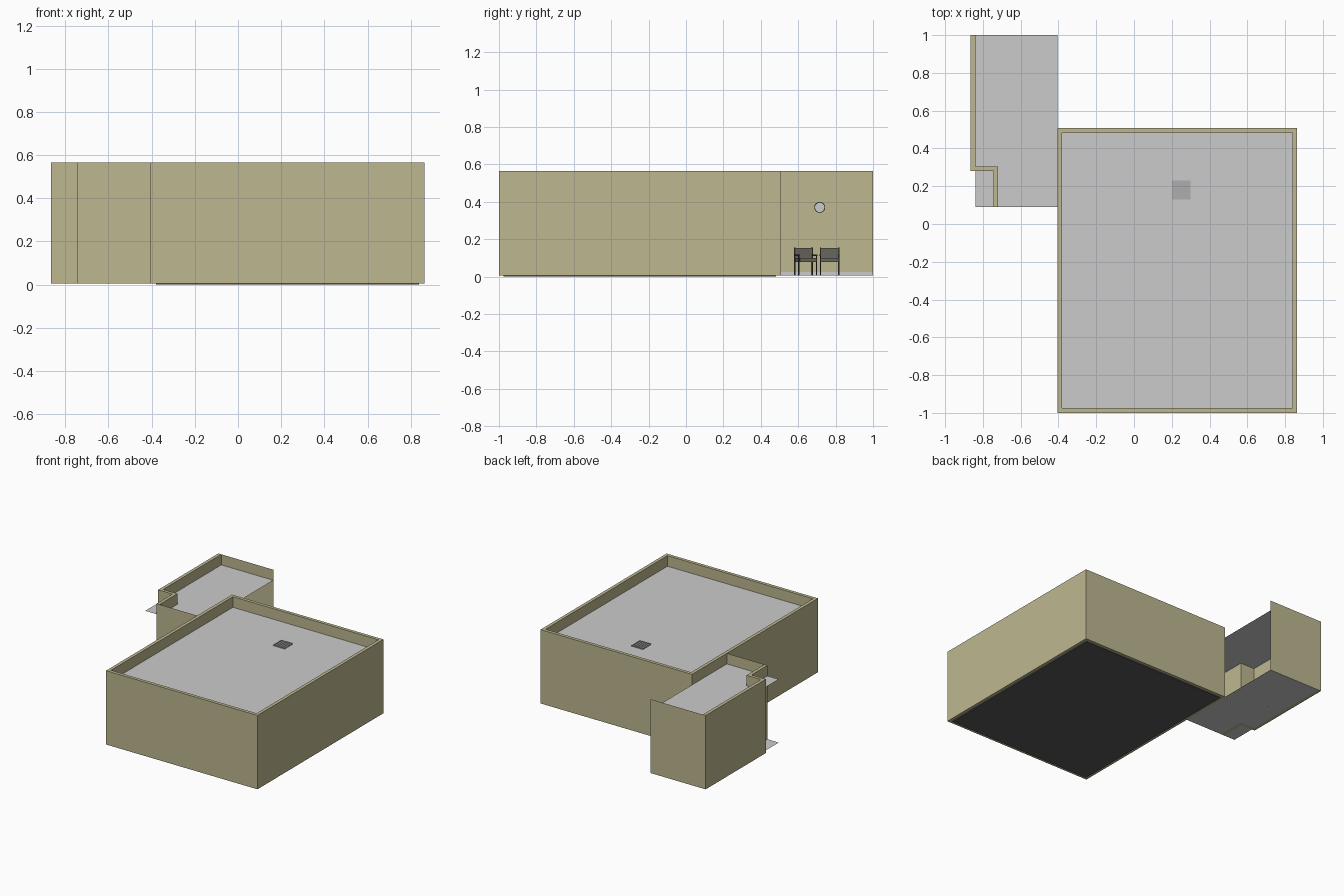
import bpy, bmesh, math
from mathutils import Matrix, Vector

if "Cube" in bpy.data.objects:
    bpy.data.objects.remove(bpy.data.objects["Cube"])


def material(name, rgb):
    m = bpy.data.materials.new(name)
    m.diffuse_color = (*rgb, 1)
    m.use_nodes = True
    m.node_tree.nodes["Principled BSDF"].inputs["Base Color"].default_value = m.diffuse_color
    return m


OLIVE = material("olive_paint", (0.51, 0.475, 0.28))
DARK = material("dark_floor", (0.1, 0.1, 0.1))
FABRIC = material("dark_fabric", (0.14, 0.135, 0.11))
FRAME = material("chair_frame", (0.06, 0.045, 0.03))
PALE = material("pale_grey", (0.55, 0.55, 0.54))
VENT = material("vent_grey", (0.42, 0.42, 0.42))


def finish(name, bm, mat=None):
    bmesh.ops.recalc_face_normals(bm, faces=bm.faces)
    me = bpy.data.meshes.new(name)
    bm.to_mesh(me)
    bm.free()
    ob = bpy.data.objects.new(name, me)
    bpy.context.collection.objects.link(ob)
    if mat:
        me.materials.append(mat)
    return ob


def box(name, lo, hi, mat=None, turn=Matrix()):
    bm = bmesh.new()
    lo, hi = Vector(lo), Vector(hi)
    size = Matrix.Diagonal((*(hi - lo), 1))
    bmesh.ops.create_cube(bm, size=1, matrix=turn @ Matrix.Translation((lo + hi) / 2) @ size)
    return finish(name, bm, mat)


def plane(name, corners, mat=None):
    bm = bmesh.new()
    bm.faces.new([bm.verts.new(c) for c in corners])
    me = finish(name, bm, mat)
    return me


def wall(name, outer, inner, z0, z1, closed):
    """Wall of constant height between two matching plan outlines."""
    bm = bmesh.new()
    rings = [[bm.verts.new((*p, z)) for p in path]
             for path, z in ((outer, z0), (outer, z1), (inner, z1), (inner, z0))]
    n = len(outer)
    for i in range(n if closed else n - 1):
        j = (i + 1) % n
        for k in range(4):
            a, b = rings[k], rings[(k + 1) % 4]
            bm.faces.new((a[i], a[j], b[j], b[i]))
    if not closed:
        for i in (0, n - 1):
            bm.faces.new([r[i] for r in rings])
    return finish(name, bm, OLIVE)


def rect(x0, y0, x1, y1):
    return [(x0, y0), (x1, y0), (x1, y1), (x0, y1)]


Z0, Z1, CEIL = 0.006, 0.565, 0.485

# Main room
wall("main_walls", rect(-0.405, -1, 0.863, 0.507), rect(-0.38, -0.975, 0.838, 0.482), Z0, Z1, True)
box("main_floor", (-0.38, -0.975, 0), (0.838, 0.482, 0.008), DARK)
plane("main_ceiling", [(*p, CEIL) for p in rect(-0.38, -0.975, 0.838, 0.482)])

# Ceiling vent: thin plate with slats just above the ceiling
box("vent_plate", (0.2, 0.13, 0.478), (0.3, 0.23, 0.488), VENT)
for i in range(6):
    x = 0.203 + i * 0.0168
    box(f"vent_slat_{i}", (x, 0.13, 0.478), (x + 0.009, 0.23, 0.492), VENT)

# Side annexe: stepped left wall and thin end walls, open toward +x
wall("annexe_stepped_wall",
     [(-0.865, 1), (-0.865, 0.28), (-0.745, 0.28), (-0.745, 0.09)],
     [(-0.84, 1), (-0.84, 0.304), (-0.72, 0.304), (-0.72, 0.09)], Z0, Z1, False)
for name, x, y in (("annexe_back_wall", -0.84, 1), ("annexe_front_wall", -0.72, 0.09)):
    plane(name, [(x, y, Z0), (-0.405, y, Z0), (-0.405, y, Z1), (x, y, Z1)], OLIVE)
plane("annexe_floor", [(*p, 0.006) for p in rect(-0.84, 0.09, -0.405, 1)])
plane("annexe_ceiling", [(*p, CEIL) for p in rect(-0.84, 0.09, -0.405, 1)])
box("annexe_skirting", (-0.84, 0.304, 0.006), (-0.836, 1, 0.024), PALE)

# Wall clock
for name, r, depth, mat in (("clock_rim", 0.029, 0.01, FRAME), ("clock_face", 0.025, 0.014, PALE)):
    bm = bmesh.new()
    place = Matrix.Translation((-0.84 + depth / 2, 0.715, 0.37)) @ Matrix.Rotation(math.pi / 2, 4, "Y")
    bmesh.ops.create_cone(bm, cap_ends=True, segments=32, radius1=r, radius2=r, depth=depth, matrix=place)
    finish(name, bm, mat)


def chair(tag, x, y, angle):
    """Armchair facing +x before turning."""
    t = Matrix.Translation((x, y, 0.006)) @ Matrix.Rotation(angle, 4, "Z")
    box(f"{tag}_seat", (-0.045, -0.045, 0.072), (0.045, 0.045, 0.092), FABRIC, t)
    box(f"{tag}_backrest", (-0.05, -0.045, 0.095), (-0.04, 0.045, 0.148), FABRIC, t)
    for side, s in (("right", -0.049), ("left", 0.049)):
        lo, hi = s - 0.003, s + 0.003
        box(f"{tag}_{side}_front_leg", (0.036, lo, 0), (0.042, hi, 0.105), FRAME, t)
        box(f"{tag}_{side}_rear_leg", (-0.05, lo, 0), (-0.044, hi, 0.15), FRAME, t)
        box(f"{tag}_{side}_armrest", (-0.048, lo - 0.001, 0.105), (0.046, hi + 0.001, 0.111), FRAME, t)


chair("near_chair", -0.77, 0.64, math.radians(15))
chair("far_chair", -0.77, 0.768, 0)
